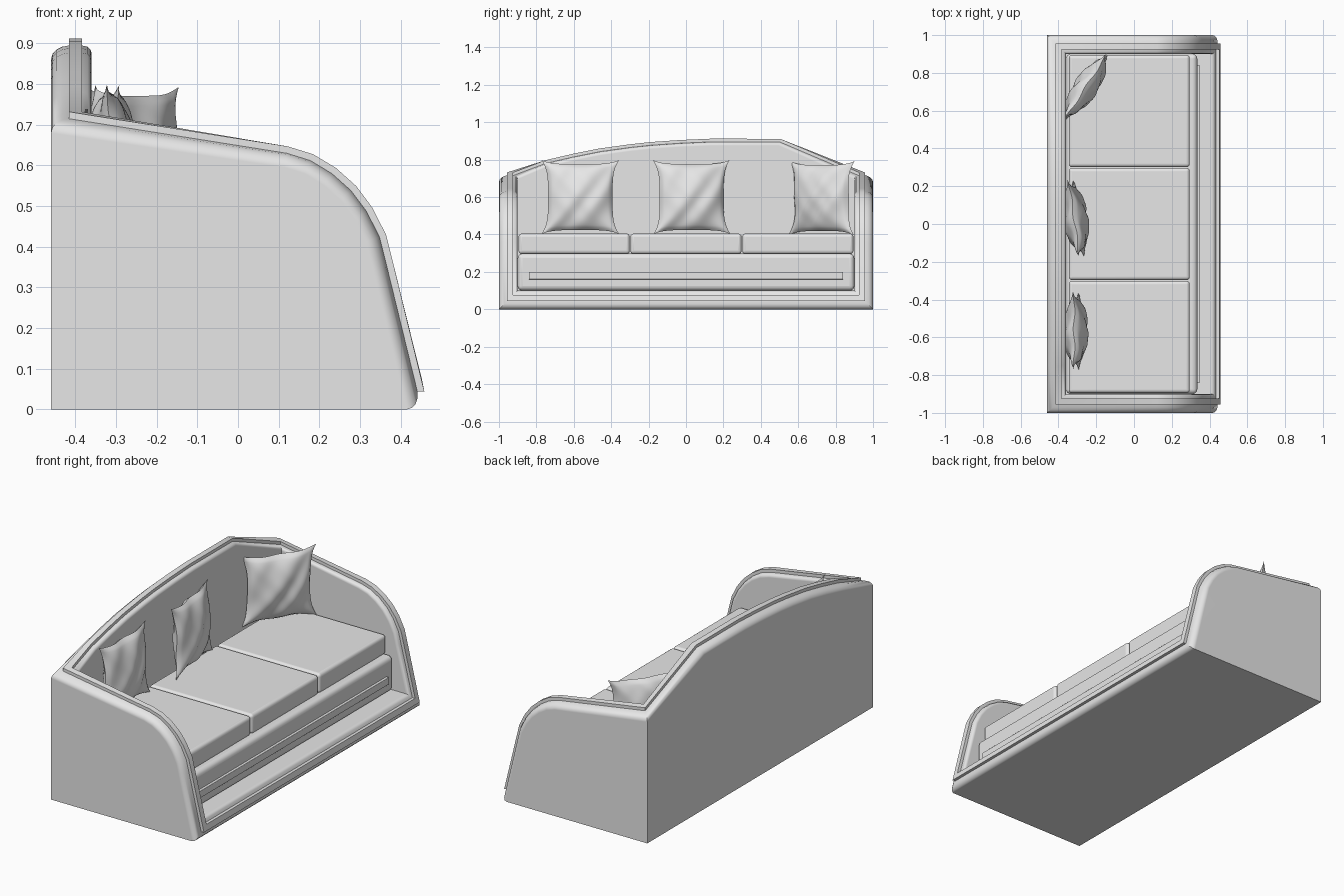
import bpy, bmesh, math
from mathutils import Vector, Matrix

if "Cube" in bpy.data.objects:
    bpy.data.objects.remove(bpy.data.objects["Cube"], do_unlink=True)

# One plain upholstery colour
fabric = bpy.data.materials.new("grey_fabric")
fabric.use_nodes = True
GREY = (0.8, 0.8, 0.8, 1)
fabric.diffuse_color = GREY
fabric.node_tree.nodes["Principled BSDF"].inputs["Base Color"].default_value = GREY


def finish(name, bm, bevel=0, angle=35):
    bmesh.ops.recalc_face_normals(bm, faces=bm.faces[:])
    mesh = bpy.data.meshes.new(name)
    bm.to_mesh(mesh)
    bm.free()
    mesh.materials.append(fabric)
    obj = bpy.data.objects.new(name, mesh)
    bpy.context.collection.objects.link(obj)
    bpy.ops.object.select_all(action='DESELECT')
    obj.select_set(True)
    bpy.context.view_layer.objects.active = obj
    bpy.ops.object.shade_smooth_by_angle(angle=math.radians(angle))
    if bevel:
        mod = obj.modifiers.new("rounding", 'BEVEL')
        mod.width, mod.segments = bevel, 4
    weighted = obj.modifiers.new("weighted", 'WEIGHTED_NORMAL')
    weighted.keep_sharp = True
    return obj


def box(name, low, high, bevel):
    low, high = Vector(low), Vector(high)
    bm = bmesh.new()
    bmesh.ops.create_cube(bm, size=1)
    bmesh.ops.scale(bm, vec=high - low, verts=bm.verts)
    bmesh.ops.translate(bm, vec=(low + high) / 2, verts=bm.verts)
    return finish(name, bm, bevel, 60)


# Frame shell: one rim section swept around the opening, then walls and floors
BACK = [(-0.95, 0.715), (-0.75, 0.78), (-0.6, 0.815), (-0.46, 0.843), (-0.3, 0.865),
        (-0.19, 0.877), (-0.03, 0.888), (0.13, 0.895), (0.5, 0.895), (0.95, 0.715)]
ARM = [(-0.41, 0.715), (0.12, 0.63), (0.178, 0.612), (0.231, 0.58), (0.278, 0.538),
       (0.316, 0.487), (0.348, 0.424), (0.364, 0.36), (0.44, 0.05)]
# (distance from inner face, height above the rim); the raised middle is the trim
SECTION = [(0, -0.02), (0.003, -0.01), (0.01, -0.003), (0.024, 0), (0.024, 0.017),
           (0.056, 0.017), (0.056, 0), (0.072, -0.003), (0.086, -0.01),
           (0.096, -0.021), (0.1, -0.035)]


def shifted(points, i, h):
    a, b = points[i - 1], points[i + 1]
    normal = Vector((a[1] - b[1], b[0] - a[0])).normalized()
    return Vector(points[i]) + normal * h


def back_point(i, w, h):
    y, z = shifted(BACK, i, h)
    return (-0.36 - w, y, z)


def arm_point(side, i, w, h):
    x, z = shifted(ARM, i, h)
    return (x, side * (0.9 + w), z)


def back_corner(side, w, h):
    return (-0.36 - w, side * (0.9 + w), BACK[0][1] + h)


def front_corner(side, w, h):
    return (0.43 + 0.2 * w + h, side * (0.9 + w), 0.1 - w)


def rim_ring(w, h):
    arm_ids = range(1, len(ARM) - 1)
    ring = [back_corner(-1, w, h)]
    ring += [back_point(i, w, h) for i in range(1, len(BACK) - 1)]
    ring += [back_corner(1, w, h)]
    ring += [arm_point(1, i, w, h) for i in arm_ids]
    ring += [front_corner(1, w, h), front_corner(-1, w, h)]
    ring += [arm_point(-1, i, w, h) for i in reversed(arm_ids)]
    return ring


bm = bmesh.new()
rings = [[bm.verts.new(p) for p in rim_ring(w, h)] for w, h in SECTION]
count = len(rings[0])
for r, s in zip(rings, rings[1:]):
    for i in range(count):
        j = (i + 1) % count
        bm.faces.new((r[i], r[j], s[j], s[i]))
nb = len(BACK)
front = nb - 1 + len(ARM) - 1
for ring, w in ((rings[0], 0), (rings[-1], 0.1)):
    right, left = [bm.verts.new((-0.36 - w, s * (0.9 + w), 0.1 - w)) for s in (-1, 1)]
    bm.faces.new(ring[:nb] + [left, right])
    bm.faces.new(ring[nb - 1:front + 1] + [left])
    bm.faces.new(ring[front + 1:] + [ring[0], right])
    bm.faces.new((ring[front], ring[front + 1], right, left))
finish("sofa_frame", bm)

# Seat base with its front bar
box("seat_base", (-0.36, -0.9, 0.1), (0.335, 0.9, 0.298), 0.025)
box("front_bar", (0.32, -0.84, 0.16), (0.35, 0.84, 0.2), 0.003)

# Three seat cushions
for i, name in enumerate(("right", "middle", "left")):
    y = (i - 1) * 0.598
    box(name + "_seat_cushion", (-0.345, y - 0.297, 0.295), (0.295, y + 0.297, 0.405), 0.018)


# Throw pillows: two bulged sheets joined at a pinched, slightly wavy seam
def pillow(name, place, turn, lean):
    bm = bmesh.new()
    for side in (-1, 1):
        made = bmesh.ops.create_grid(bm, x_segments=28, y_segments=28, size=1)
        for v in made["verts"]:
            u, t = v.co.x, v.co.y
            edge = max(0, (1 - u * u) * (1 - t * t))
            x = 0.208 * u * (1 - 0.17 * (1 - t ** 4))
            z = 0.198 * t * (1 - 0.11 * (1 - u ** 4))
            puff = 0.062 * edge ** 0.6
            puff += 0.003 * edge ** 0.5 * math.sin(9 * u + 2) * math.cos(8 * t)
            wave = 0.005 * math.sin(7 * u - 5 * t)
            v.co = (x, side * puff + wave, z)
    bmesh.ops.remove_doubles(bm, verts=bm.verts, dist=0.0005)
    spin = Matrix.Rotation(math.radians(turn), 4, 'Z') @ Matrix.Rotation(math.radians(lean), 4, 'X')
    bmesh.ops.transform(bm, matrix=Matrix.Translation(place) @ spin, verts=bm.verts)
    finish(name, bm, angle=60)


pillow("right_pillow", (-0.308, -0.565, 0.6), 90, -3)
pillow("middle_pillow", (-0.308, 0.03, 0.6), 98, -3)
pillow("left_pillow", (-0.255, 0.725, 0.595), 57, 0)
